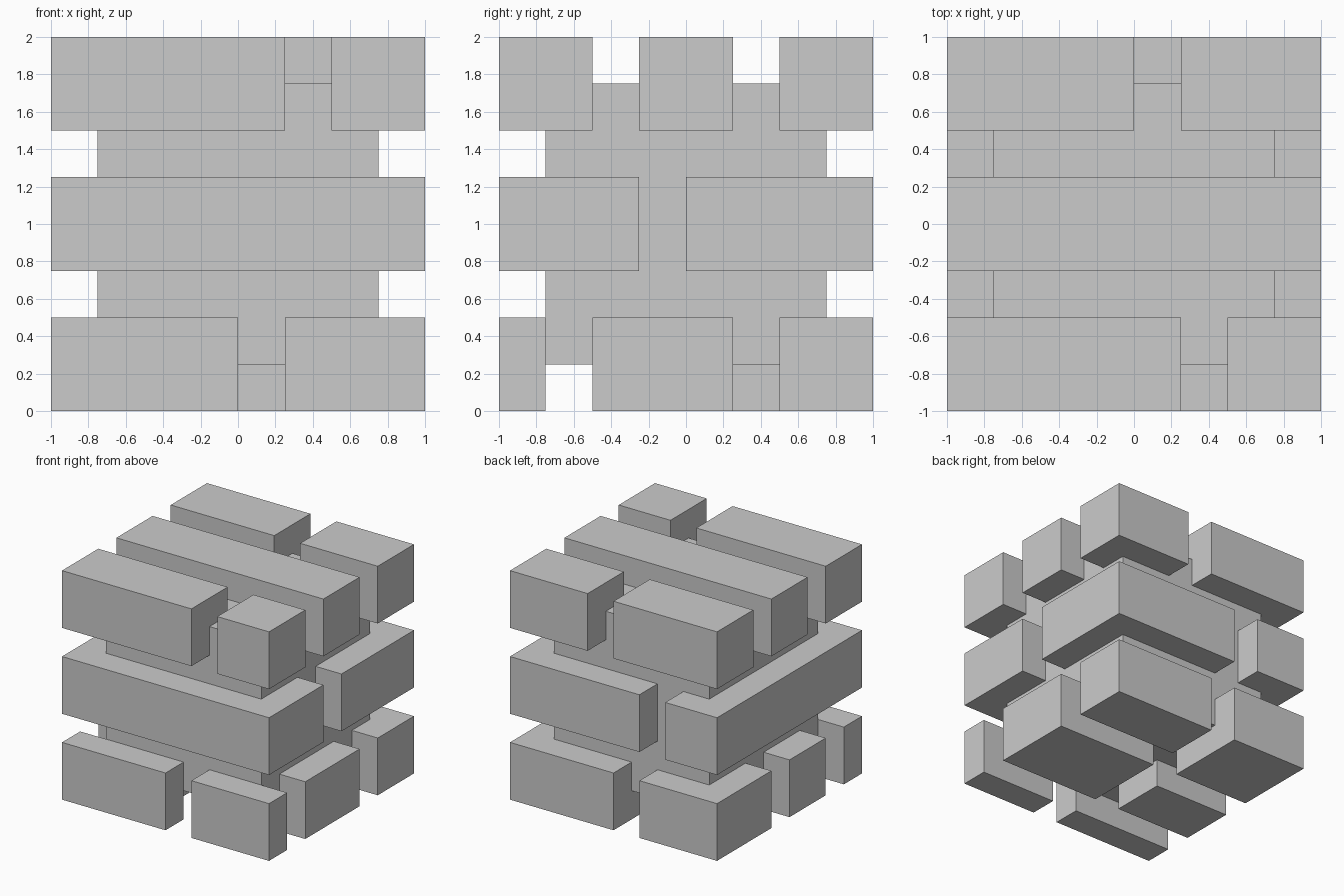
import bpy
import bmesh

if "Cube" in bpy.data.objects:
    bpy.data.objects.remove(bpy.data.objects["Cube"])


def block(name, outline, z0, z1):
    """Extrude a counter-clockwise plan outline from z0 up to z1."""
    bm = bmesh.new()
    face = bm.faces.new([bm.verts.new((x, y, z0)) for x, y in outline])
    new = bmesh.ops.extrude_face_region(bm, geom=[face], use_keep_orig=True)["geom"]
    top = [g for g in new if isinstance(g, bmesh.types.BMVert)]
    bmesh.ops.translate(bm, verts=top, vec=(0, 0, z1 - z0))
    bmesh.ops.recalc_face_normals(bm, faces=bm.faces)
    mesh = bpy.data.meshes.new(name)
    bm.to_mesh(mesh)
    bm.free()
    obj = bpy.data.objects.new(name, mesh)
    bpy.context.collection.objects.link(obj)
    return obj


def rect(x0, x1, y0, y1):
    return [(x0, y0), (x1, y0), (x1, y1), (x0, y1)]


# Mortar core, recessed behind the bricks
C = 0.75
block("mortar_core", rect(-C, C, -C, C), 0.25, 1.75)

# Straight bricks of the bottom and top courses: x0, x1, y0, y1
bottom = [
    (-1, 0, -1, -0.75), (0.25, 1, -1, -0.75),
    (-1, -0.25, -0.5, 0), (0, 1, -0.5, 0.25),
    (-1, -0.25, 0.25, 1), (0, 1, 0.5, 1),
]
top = [
    (-1, 0.25, -1, -0.5), (0.5, 1, -1, -0.5),
    (-1, 1, -0.25, 0.25),
    (-1, 0, 0.5, 1), (0.25, 1, 0.5, 1),
]
for course, bricks, z in (("bottom", bottom, 0), ("top", top, 1.5)):
    for i, b in enumerate(bricks, 1):
        block(f"{course}_brick_{i}", rect(*b), z, z + 0.5)

# Middle course: bricks that wrap around the corners of the core
block("middle_wrap_brick",
      [(-1, -1), (1, -1), (1, -0.25), (C, -0.25), (C, -C), (-C, -C),
       (-C, C), (-0.5, C), (-0.5, 1), (-1, 1)], 0.75, 1.25)
block("middle_corner_brick",
      [(C, 0), (1, 0), (1, 1), (-0.25, 1), (-0.25, C), (C, C)], 0.75, 1.25)
